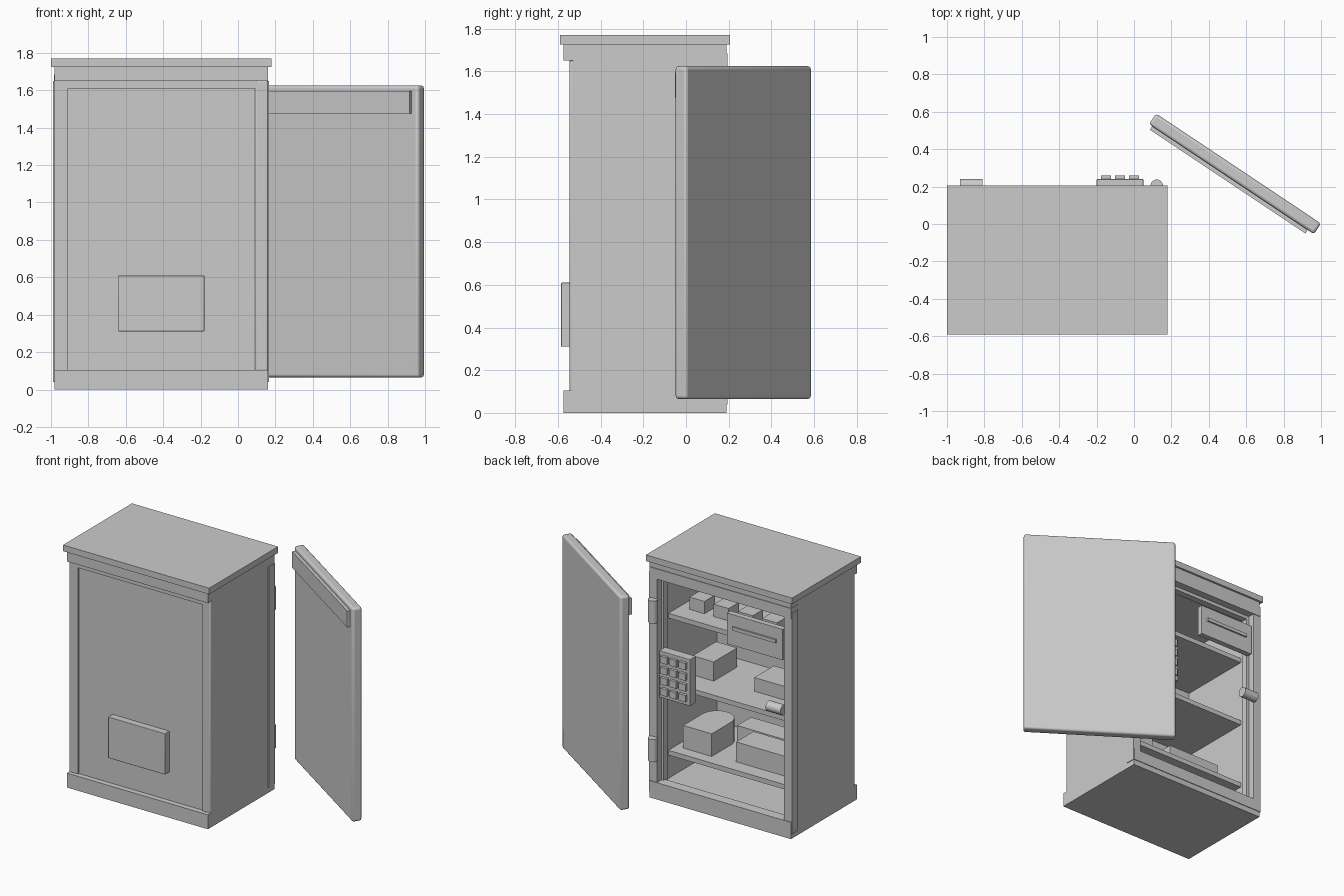
import bpy, math
from mathutils import Vector

if "Cube" in bpy.data.objects:
    bpy.data.objects.remove(bpy.data.objects["Cube"])


def box(name, x, y, z, bevel=0.0):
    """Axis-aligned box given by (min, max) pairs."""
    bpy.ops.mesh.primitive_cube_add(size=1)
    o = bpy.context.object
    o.name = name
    o.data.name = name
    size = Vector((x[1] - x[0], y[1] - y[0], z[1] - z[0]))
    mid = Vector((x[1] + x[0], y[1] + y[0], z[1] + z[0])) / 2
    for v in o.data.vertices:
        v.co = v.co * size + mid
    o.location = (0, 0, 0)
    if bevel:
        m = o.modifiers.new("bevel", 'BEVEL')
        m.width = bevel
        m.segments = 3
        bpy.ops.object.shade_smooth_by_angle()
    return o


def rod(name, loc, r, length, rot=(0, 0, 0)):
    bpy.ops.mesh.primitive_cylinder_add(vertices=32, radius=r, depth=length,
                                        location=loc, rotation=rot)
    o = bpy.context.object
    o.name = name
    bpy.ops.object.shade_smooth_by_angle()
    return o


# Plinth and stepped top
box("plinth", (-.98, .16), (-.575, .19), (0, .105))
box("cornice", (-.98, .16), (-.575, .19), (1.65, 1.725))
box("top_slab", (-1, .18), (-.59, .205), (1.725, 1.77))

# Hollow body
box("side_wall_left", (-.98, -.92), (-.53, .13), (.1, 1.65))
box("side_wall_right", (.10, .16), (-.53, .13), (.1, 1.65))
box("rear_panel", (-.97, .15), (-.535, -.50), (.1, 1.65))
box("ceiling", (-.97, .15), (-.53, .13), (1.61, 1.66))

# Raised trim round the rear panel
box("rear_post_left", (-.98, -.91), (-.545, -.50), (.1, 1.65))
box("rear_post_right", (.09, .16), (-.545, -.50), (.1, 1.65), .008)
box("rear_top_trim", (-.92, .1), (-.545, -.50), (1.61, 1.65))
box("rear_box", (-.64, -.18), (-.585, -.53), (.31, .61), .004)

# Door frame with a recessed inner lip
box("frame_post_left", (-.99, -.925), (.12, .19), (.04, 1.65))
box("frame_post_right", (.10, .165), (.12, .19), (.04, 1.65))
box("frame_header", (-.985, .16), (.12, .195), (1.61, 1.685))
box("frame_sill", (-.985, .16), (.12, .195), (.04, .125))
box("lip_left", (-.93, -.905), (.09, .14), (.1, 1.62))
box("lip_right", (.085, .11), (.09, .14), (.1, 1.62))
box("lip_top", (-.92, .1), (.09, .14), (1.585, 1.62))

# Shelves
for i, z in enumerate((.31, .81, 1.31)):
    box(f"shelf_{i + 1}", (-.93, .105), (-.51, .06), (z - .035, z))

# Contents of the top shelf
for i in range(4):
    x = -.10 - .195 * i
    box(f"small_box_{i + 1}", (x, x + .12), (-.19, -.07), (1.305, 1.40))

# Contents of the middle shelf
box("parcel", (-.14, .03), (-.39, -.12), (.805, .95))
box("flat_parcel", (-.85, -.45), (-.37, -.145), (.805, .91))

# Contents of the bottom shelf
box("round_ended_case", (-.19, .04), (-.25, -.025), (.305, .475))
rod("round_end", (-.075, -.25, .39), .115, .17)
box("ledger_box", (-.80, -.37), (-.25, -.05), (.305, .455))
box("rear_ledger_box", (-.75, -.21), (-.45, -.29), (.305, .44))

# Plate with a raised bar
box("drawer_plate", (-.91, -.46), (.145, .185), (1.285, 1.51))
box("drawer_bar", (-.86, -.51), (.18, .197), (1.40, 1.425))

# Keypad and its keys
box("keypad", (-.20, .05), (.17, .24), (.78, 1.12), .004)
for r in range(4):
    for c in range(3):
        x, z = -.15 + .075 * c, .835 + .078 * r
        box(f"key_{r}_{c}", (x - .027, x + .027), (.235, .26), (z - .025, z + .025))

# Bolt and hinges
rod("bolt", (-.87, .205, .935), .036, .12, (0, math.pi / 2, 0))
for i, z in enumerate((.37, 1.38)):
    rod(f"hinge_{i + 1}", (.122, .205, z), .033, .165)

# Open door with its inner rail
door = box("door", (-.53, .53), (-.034, .034), (.065, 1.625), .015)
rail = box("door_rail", (-.51, .49), (-.056, -.03), (1.475, 1.595))
for o in (door, rail):
    o.location = (.54, .268, 0)
    o.rotation_euler = (0, 0, math.radians(-33.7))
